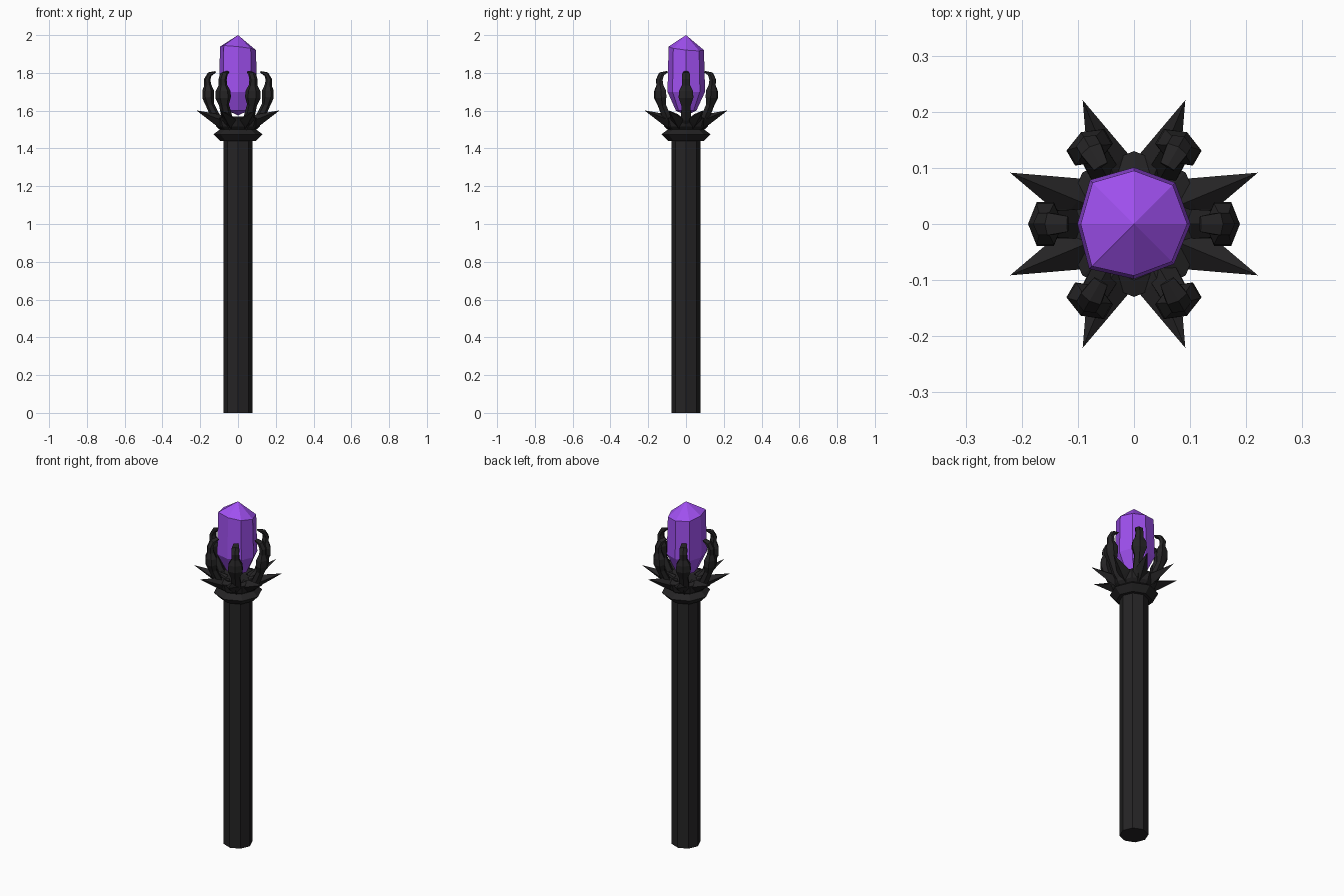
import bpy, bmesh, math
from mathutils import Vector, Matrix

if "Cube" in bpy.data.objects:
    bpy.data.objects.remove(bpy.data.objects["Cube"])

def material(name, color):
    m = bpy.data.materials.new(name)
    m.diffuse_color = (*color, 1)
    m.use_nodes = True
    m.node_tree.nodes["Principled BSDF"].inputs["Base Color"].default_value = m.diffuse_color
    return m

DARK = material("dark_iron", (0.018, 0.017, 0.018))
PURPLE = material("purple_crystal", (0.35, 0.08, 0.87))

def loft(name, rings, mat, angle=0):
    """Skin a list of equal-length point rings and cap both ends."""
    bm = bmesh.new()
    loops = [[bm.verts.new(p) for p in ring] for ring in rings]
    n = len(loops[0])
    for a, b in zip(loops, loops[1:]):
        for i in range(n):
            j = (i + 1) % n
            bm.faces.new((a[i], a[j], b[j], b[i]))
    bm.faces.new(loops[0][::-1])
    bm.faces.new(loops[-1])
    bmesh.ops.remove_doubles(bm, verts=bm.verts, dist=0.0005)
    bmesh.ops.recalc_face_normals(bm, faces=bm.faces)
    bm.transform(Matrix.Rotation(angle, 4, 'Z'))
    me = bpy.data.meshes.new(name)
    bm.to_mesh(me)
    bm.free()
    me.materials.append(mat)
    ob = bpy.data.objects.new(name, me)
    bpy.context.collection.objects.link(ob)
    return ob

def turned(name, profile, mat, sides=8, phase=0):
    """Faceted lathe from (radius, z) pairs."""
    rings = [[(r * math.cos(phase + k * math.tau / sides),
               r * math.sin(phase + k * math.tau / sides), z)
              for k in range(sides)] for r, z in profile]
    return loft(name, rings, mat)

def swept(name, path, mat, angle, sides=6):
    """Tapered limb in the radial plane: (radius, z, half thickness, half width)."""
    pts = [Vector((p[0], 0, p[1])) for p in path]
    rings = []
    for i, (p, (_, _, t, w)) in enumerate(zip(pts, path)):
        d = (pts[min(i + 1, len(pts) - 1)] - pts[max(i - 1, 0)]).normalized()
        out = Vector((d.z, 0, -d.x))
        rings.append([p + out * t * math.cos(k * math.tau / sides)
                      + Vector((0, w * math.sin(k * math.tau / sides), 0))
                      for k in range(sides)])
    return loft(name, rings, mat, angle)

# Shaft, collar and cup
turned("shaft", [(0.077, 0), (0.077, 1.46)], DARK)
turned("collar", [(0.078, 1.44), (0.095, 1.44), (0.13, 1.475), (0.09, 1.505)], DARK)
turned("cup", [(0.085, 1.49), (0.115, 1.515), (0.13, 1.56), (0.10, 1.57), (0.06, 1.55)], DARK)

# Ring of thorn spikes
for k in range(8):
    swept("thorn_spike", [(0.07, 1.53, 0.036, 0.048), (0.12, 1.553, 0.03, 0.038),
                          (0.239, 1.602, 0.0002, 0.0002)],
          DARK, math.radians(22.5 + 45 * k), 4)

# Six claws: arm, knuckle and inward hook
CLAW = [(0.07, 1.51, 0.025, 0.03), (0.115, 1.56, 0.025, 0.03),
        (0.148, 1.63, 0.022, 0.028), (0.158, 1.67, 0.031, 0.045),
        (0.158, 1.705, 0.031, 0.042), (0.160, 1.735, 0.019, 0.024),
        (0.163, 1.765, 0.017, 0.023), (0.150, 1.793, 0.013, 0.023),
        (0.118, 1.806, 0.004, 0.016)]
for k in range(6):
    swept("claw", CLAW, DARK, math.radians(60 * k))

# Crystal with slightly uneven shoulder and pointed ends
def crystal_ring(radius, z, tilt=0):
    scale = [1, 1.03, 1, 1.1, 1, 1.12, 0.97, 1.0]
    pts = []
    for k, s in enumerate(scale):
        a = k * math.tau / 8
        x, y = radius * s * math.cos(a), radius * s * math.sin(a)
        pts.append((x, y, z - tilt * (x + y)))
    return pts

loft("crystal", [crystal_ring(0, 1.575), crystal_ring(0.055, 1.6),
                 crystal_ring(0.101, 1.70), crystal_ring(0.095, 1.93, 0.1),
                 crystal_ring(0, 2.0)], PURPLE)
